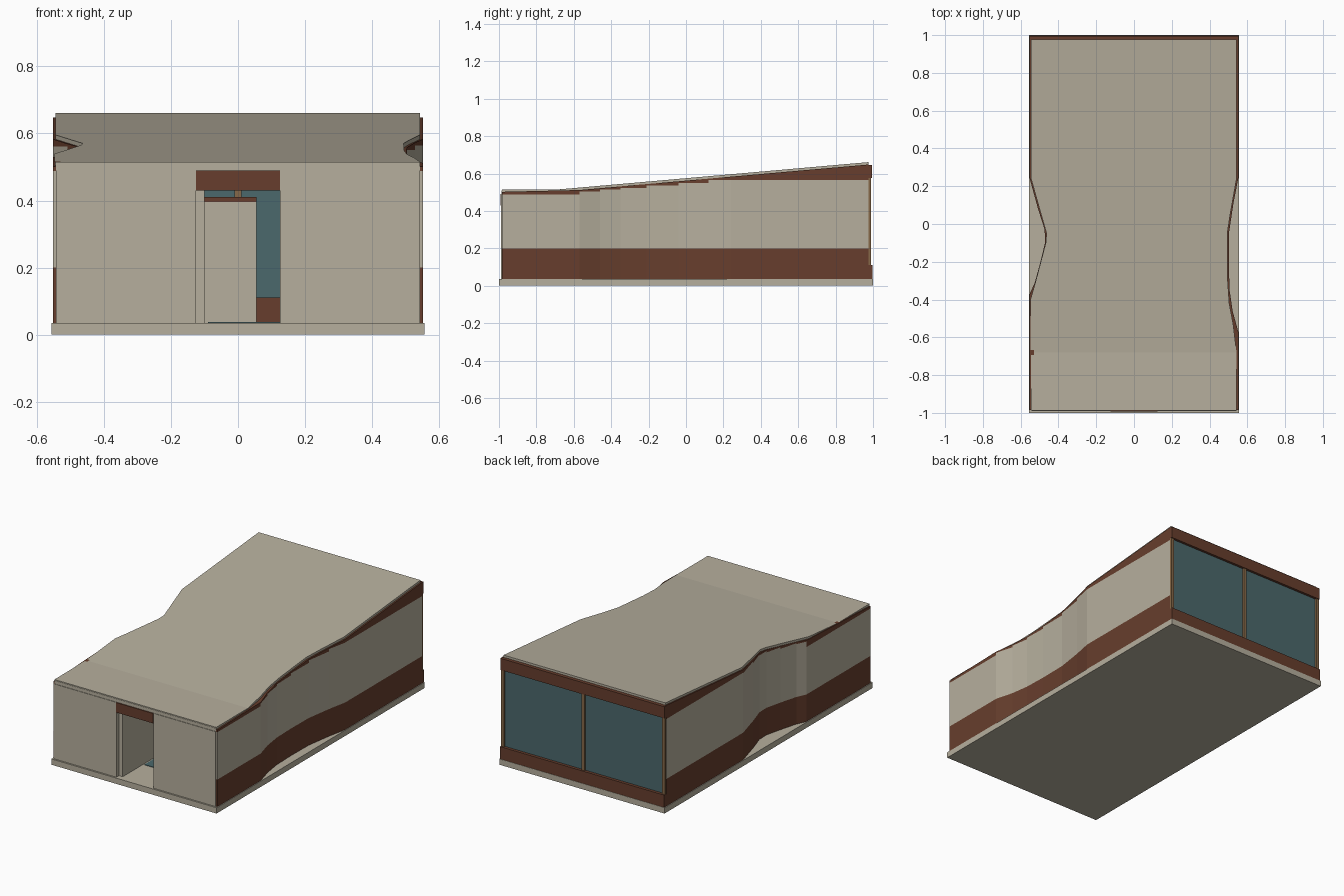
import bpy
import bmesh

cube = bpy.data.objects.get("Cube")
if cube:
    bpy.data.objects.remove(cube, do_unlink=True)


def make_material(name, rgb):
    mat = bpy.data.materials.new(name)
    mat.use_nodes = True
    color = (*rgb, 1)
    mat.diffuse_color = color
    mat.node_tree.nodes["Principled BSDF"].inputs["Base Color"].default_value = color
    return mat


CREAM = make_material("cream plaster", (0.47, 0.43, 0.34))
BROWN = make_material("brown cladding", (0.135, 0.048, 0.026))
TEAL = make_material("teal glass", (0.07, 0.14, 0.15))
TAN = make_material("tan timber", (0.24, 0.14, 0.065))


def add_object(name, bm, *mats):
    bmesh.ops.recalc_face_normals(bm, faces=bm.faces)
    mesh = bpy.data.meshes.new(name)
    bm.to_mesh(mesh)
    bm.free()
    for mat in mats:
        mesh.materials.append(mat)
    obj = bpy.data.objects.new(name, mesh)
    bpy.context.collection.objects.link(obj)
    return obj


def box(name, mat, xs, ys, zs):
    bm = bmesh.new()
    bmesh.ops.create_cube(bm, size=1)
    for v in bm.verts:
        for axis, (lo, hi) in enumerate((xs, ys, zs)):
            v.co[axis] = lo if v.co[axis] < 0 else hi
    return add_object(name, bm, mat)


def bridge(bm, rings, mat_index=0):
    """Join a row of closed rings into a capped tube."""
    loops = [[bm.verts.new(p) for p in ring] for ring in rings]
    faces = [bm.faces.new(loops[0]), bm.faces.new(loops[-1])]
    n = len(loops[0])
    for a, b in zip(loops, loops[1:]):
        for i in range(n):
            j = (i + 1) % n
            faces.append(bm.faces.new((a[i], a[j], b[j], b[i])))
    for f in faces:
        f.material_index = mat_index


def lerp(points, y):
    """Piecewise linear value at y from (y, value) pairs."""
    for (y0, v0), (y1, v1) in zip(points, points[1:]):
        if y <= y1:
            return v0 + (v1 - v0) * (y - y0) / (y1 - y0)
    return points[-1][1]


FLOOR, BAND, FRONT, BACK = 0.035, 0.2, -0.985, 0.977
ROOF_TOP = [(-1, 0.515), (-0.68, 0.515), (BACK, 0.661)]
ROOF_THICK = 0.013

# Plan outlines as (y, distance from the centre line)
LEFT_WALL = [(FRONT, 0.552), (-0.57, 0.552), (-0.46, 0.522), (-0.35, 0.506),
             (-0.21, 0.502), (-0.04, 0.504), (0.12, 0.528), (0.24, 0.552),
             (BACK, 0.552)]
RIGHT_WALL = [(FRONT, 0.552), (-0.37, 0.552), (-0.31, 0.525), (-0.2, 0.495),
              (-0.1, 0.471), (-0.03, 0.473), (0.08, 0.508), (0.24, 0.552),
              (BACK, 0.552)]
LEFT_ROOF = [(FRONT, 0.543), (-0.68, 0.543), (-0.53, 0.525), (-0.42, 0.504),
             (-0.3, 0.496), (-0.05, 0.494), (0.05, 0.509), (0.24, 0.543),
             (BACK, 0.543)]
RIGHT_ROOF = [(FRONT, 0.545), (-0.4, 0.548), (-0.32, 0.525), (-0.1, 0.467),
              (-0.05, 0.463), (0.08, 0.5), (0.24, 0.545), (BACK, 0.545)]


# Side walls: brown base, cream middle with stepped top, brown upper band
def side_wall(name, outline, side):
    bm = bmesh.new()
    last = len(outline) - 2
    for i, ((y0, x0), (y1, x1)) in enumerate(zip(outline, outline[1:])):
        tops = [lerp(ROOF_TOP, y) - ROOF_THICK for y in (y0, y1)]
        if i == 0:
            step = 0.488
        elif i == last:
            step = 0.565
        else:
            step = tops[0] - 0.008
        levels = [(FLOOR, FLOOR), (BAND, BAND), (step, step), tops]
        for k, (low, high) in enumerate(zip(levels, levels[1:])):
            rings = []
            for y, x, lo, hi in ((y0, x0, low[0], high[0]), (y1, x1, low[1], high[1])):
                outer, inner = side * x, side * (x - 0.022)
                rings.append([(outer, y, lo), (outer, y, hi), (inner, y, hi), (inner, y, lo)])
            bridge(bm, rings, 1 if k == 1 else 0)
    add_object(name, bm, BROWN, CREAM)


side_wall("left_wall", LEFT_WALL, 1)
side_wall("right_wall", RIGHT_WALL, -1)

# Roof sheet following both plan outlines
roof = bmesh.new()
stations = sorted({y for y, _ in LEFT_ROOF + RIGHT_ROOF})
sections = []
for y in stations:
    z = lerp(ROOF_TOP, y)
    left, right = lerp(LEFT_ROOF, y), -lerp(RIGHT_ROOF, y)
    sections.append([(right, y, z), (left, y, z),
                     (left, y, z - ROOF_THICK), (right, y, z - ROOF_THICK)])
bridge(roof, sections)
add_object("roof", roof, CREAM)

# Floor slab
box("floor_slab", CREAM, (-0.556, 0.556), (-1, 1), (0, FLOOR))

# Front wall with a doorway
DOOR = 0.125
for label, side in (("left", 1), ("right", -1)):
    xs = sorted((side * DOOR, side * 0.543))
    box(f"front_wall_{label}", CREAM, xs, (-0.99, -0.965), (FLOOR, 0.49))
box("front_fascia", CREAM, (-0.543, 0.543), (-0.987, -0.965), (0.49, 0.51))
box("door_header", BROWN, (-DOOR, DOOR), (-0.993, -0.965), (0.43, 0.49))

# Interior walls and floor inlay seen through the doorway
box("hall_wall", CREAM, (-DOOR, -0.1), (-0.965, -0.3), (FLOOR, 0.43))
box("partition", CREAM, (-0.1, 0.055), (-0.3, -0.27), (FLOOR, 0.395))
box("partition_cap", BROWN, (-0.1, 0.055), (-0.3, -0.27), (0.395, 0.41))
box("floor_inlay", TEAL, (-0.09, 0.3), (-0.77, -0.35), (FLOOR, FLOOR + 0.003))

# Glazed back wall with bands and posts
box("back_lower_band", BROWN, (-0.552, 0.552), (0.965, 0.998), (FLOOR, 0.11))
box("back_upper_band", BROWN, (-0.552, 0.552), (0.965, 0.995), (0.575, 0.646))
box("back_glass", TEAL, (-0.54, 0.54), (0.972, 0.98), (0.11, 0.575))
for label, x in (("right", -0.541), ("middle", 0), ("left", 0.541)):
    box(f"back_post_{label}", TAN, (x - 0.01, x + 0.01), (0.966, 0.99), (0.11, 0.575))
